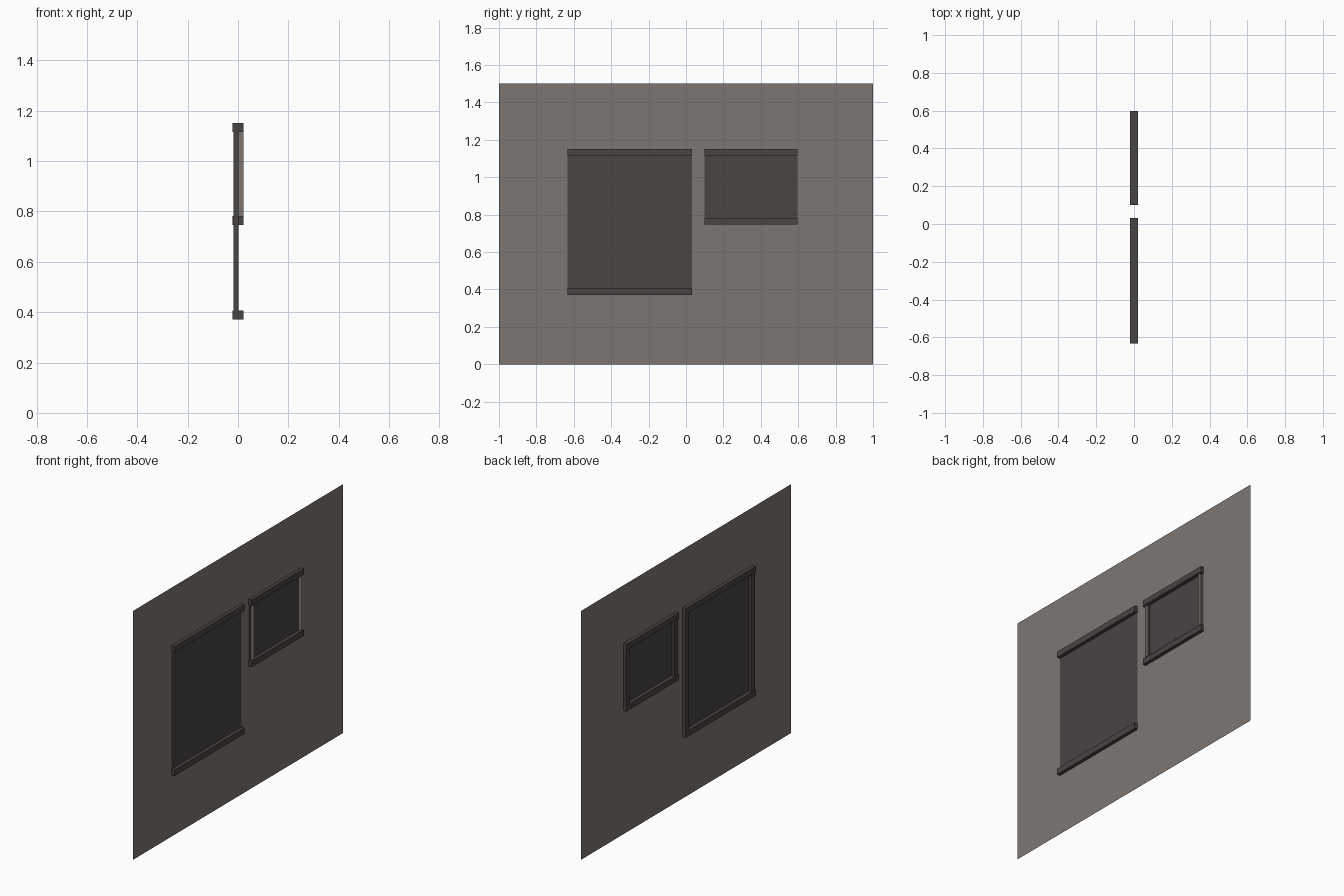
import bpy, bmesh

if "Cube" in bpy.data.objects:
    bpy.data.objects.remove(bpy.data.objects["Cube"])


def material(name, rgb):
    m = bpy.data.materials.new(name)
    m.diffuse_color = (*rgb, 1)
    m.use_nodes = True
    m.node_tree.nodes["Principled BSDF"].inputs["Base Color"].default_value = m.diffuse_color
    return m


WALL = material("warm_grey_wall", (0.205, 0.183, 0.168))
DARK = material("dark_charcoal", (0.066, 0.058, 0.055))


def finish(bm, name, mat):
    me = bpy.data.meshes.new(name)
    bm.to_mesh(me)
    bm.free()
    me.materials.append(mat)
    ob = bpy.data.objects.new(name, me)
    bpy.context.collection.objects.link(ob)
    return ob


def box(name, lo, hi, mat):
    bm = bmesh.new()
    bmesh.ops.create_cube(bm, size=1)
    for v in bm.verts:
        v.co = [(a + b) / 2 + c * (b - a) for a, b, c in zip(lo, hi, v.co)]
    return finish(bm, name, mat)


def quad(bm, pts):
    bm.faces.new([bm.verts.new(p) for p in pts])


def sheet(bm, x, y0, y1, z0, z1):
    quad(bm, [(x, y0, z0), (x, y1, z0), (x, y1, z1), (x, y0, z1)])


# Window outlines: y0, y1, z0, z1
windows = {
    "large": (-0.633, 0.031, 0.371, 1.151),
    "small": (0.100, 0.597, 0.746, 1.151),
}
RAIL, JAMB = 0.036, 0.035

# Thin wall with two openings cut out
openings = [(y0 + 0.02, y1 - 0.02, z0 + 0.02, z1 - 0.02)
            for y0, y1, z0, z1 in windows.values()]
ys = sorted({-1, 1, *[v for o in openings for v in o[:2]]})
zs = sorted({0, 1.5, *[v for o in openings for v in o[2:]]})
bm = bmesh.new()
for ya, yb in zip(ys, ys[1:]):
    for za, zb in zip(zs, zs[1:]):
        cy, cz = (ya + yb) / 2, (za + zb) / 2
        if not any(o[0] < cy < o[1] and o[2] < cz < o[3] for o in openings):
            sheet(bm, 0, ya, yb, za, zb)
bmesh.ops.remove_doubles(bm, verts=bm.verts, dist=1e-5)
finish(bm, "wall", WALL)

for name, (y0, y1, z0, z1) in windows.items():
    # Deep rails at top and bottom
    box(name + "_bottom_rail", (-0.022, y0, z0), (0.021, y1, z0 + RAIL), DARK)
    box(name + "_top_rail", (-0.022, y0, z1 - RAIL), (0.021, y1, z1), DARK)
    # Shallow side jambs
    za, zb = z0 + RAIL, z1 - RAIL
    box(name + "_left_jamb", (-0.017, y0, za), (0.001, y0 + JAMB, zb), DARK)
    box(name + "_right_jamb", (-0.017, y1 - JAMB, za), (0.001, y1, zb), DARK)
    # Dark pane
    bm = bmesh.new()
    sheet(bm, 0.0, y0 + JAMB, y1 - JAMB, za, zb)
    finish(bm, name + "_pane", DARK)

# Raised thin lip around the small pane
y0, y1, z0, z1 = 0.121, 0.576, 0.778, 1.119
ring = [(y0, z0), (y1, z0), (y1, z1), (y0, z1)]
bm = bmesh.new()
for (ya, za), (yb, zb) in zip(ring, ring[1:] + ring[:1]):
    quad(bm, [(0, ya, za), (0, yb, zb), (0.022, yb, zb), (0.022, ya, za)])
bmesh.ops.remove_doubles(bm, verts=bm.verts, dist=1e-5)
finish(bm, "small_window_lip", WALL)
